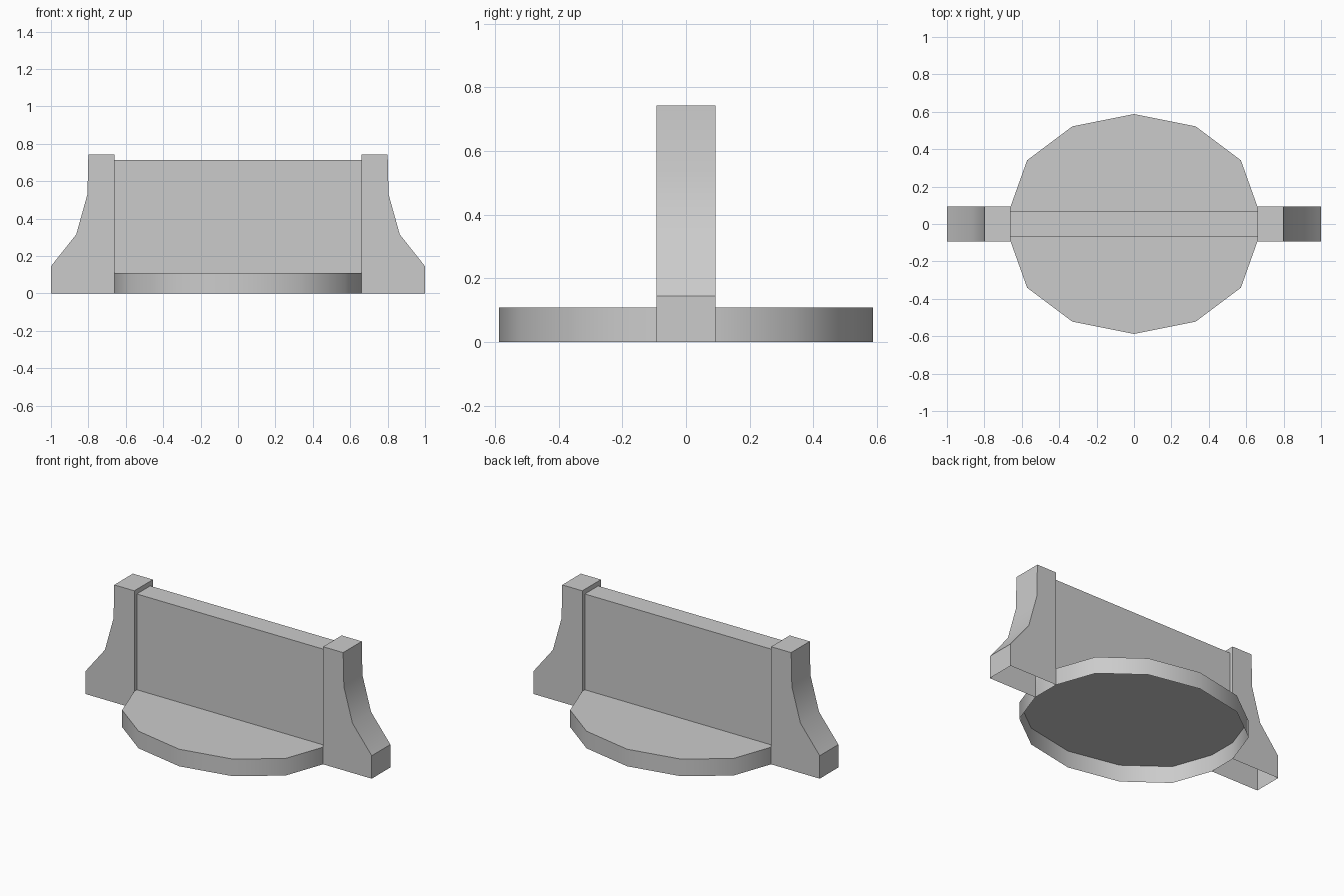
import bpy, bmesh
from math import sin, cos, pi, radians
from mathutils import Vector

if "Cube" in bpy.data.objects:
    bpy.data.objects.remove(bpy.data.objects["Cube"])


def extruded(name, outline, direction, open_normal=None):
    """Extrude a flat outline into a solid; optionally leave one side open."""
    bm = bmesh.new()
    face = bm.faces.new([bm.verts.new(p) for p in outline])
    new = bmesh.ops.extrude_face_region(bm, geom=[face], use_keep_orig=True)["geom"]
    bmesh.ops.translate(bm, vec=direction,
                        verts=[v for v in new if isinstance(v, bmesh.types.BMVert)])
    bmesh.ops.recalc_face_normals(bm, faces=bm.faces[:])
    if open_normal:
        n = Vector(open_normal)
        hollow = [f for f in bm.faces if f.normal.dot(n) > 0.99]
        bmesh.ops.delete(bm, geom=hollow, context='FACES_ONLY')
    mesh = bpy.data.meshes.new(name)
    bm.to_mesh(mesh)
    bm.free()
    obj = bpy.data.objects.new(name, mesh)
    bpy.context.collection.objects.link(obj)
    bpy.ops.object.select_all(action='DESELECT')
    obj.select_set(True)
    bpy.context.view_layer.objects.active = obj
    bpy.ops.object.shade_smooth_by_angle(angle=radians(35))
    return obj


POST_Y = 0.093   # half depth of the end posts
INNER_X = 0.66   # where the posts meet the panel
DOWN = (0, 0, -1)

# Faceted base plate: two half ellipses set apart by the post depth, open below
plate = []
for side in (1, -1):
    for i in range(7):
        a = pi * i / 6
        plate.append((side * INNER_X * cos(a), side * (POST_Y + 0.495 * sin(a)), 0))
extruded("base_plate", plate, (0, 0, 0.108), DOWN)

# Upright panel between the posts, standing on the plate
panel = [(-INNER_X, -0.067, 0.108), (INNER_X, -0.067, 0.108),
         (INNER_X, -0.067, 0.713), (-INNER_X, -0.067, 0.713)]
extruded("centre_panel", panel, (0, 0.134, 0), DOWN)

# Flared end posts, mirrored left and right, open below
profile = [(INNER_X, 0), (1, 0), (1, 0.145), (0.865, 0.315),
           (0.805, 0.53), (0.80, 0.743), (INNER_X, 0.743)]
for side, label in ((1, "right"), (-1, "left")):
    outline = [(side * x, -POST_Y, z) for x, z in profile]
    extruded(label + "_end_post", outline, (0, 2 * POST_Y, 0), DOWN)
